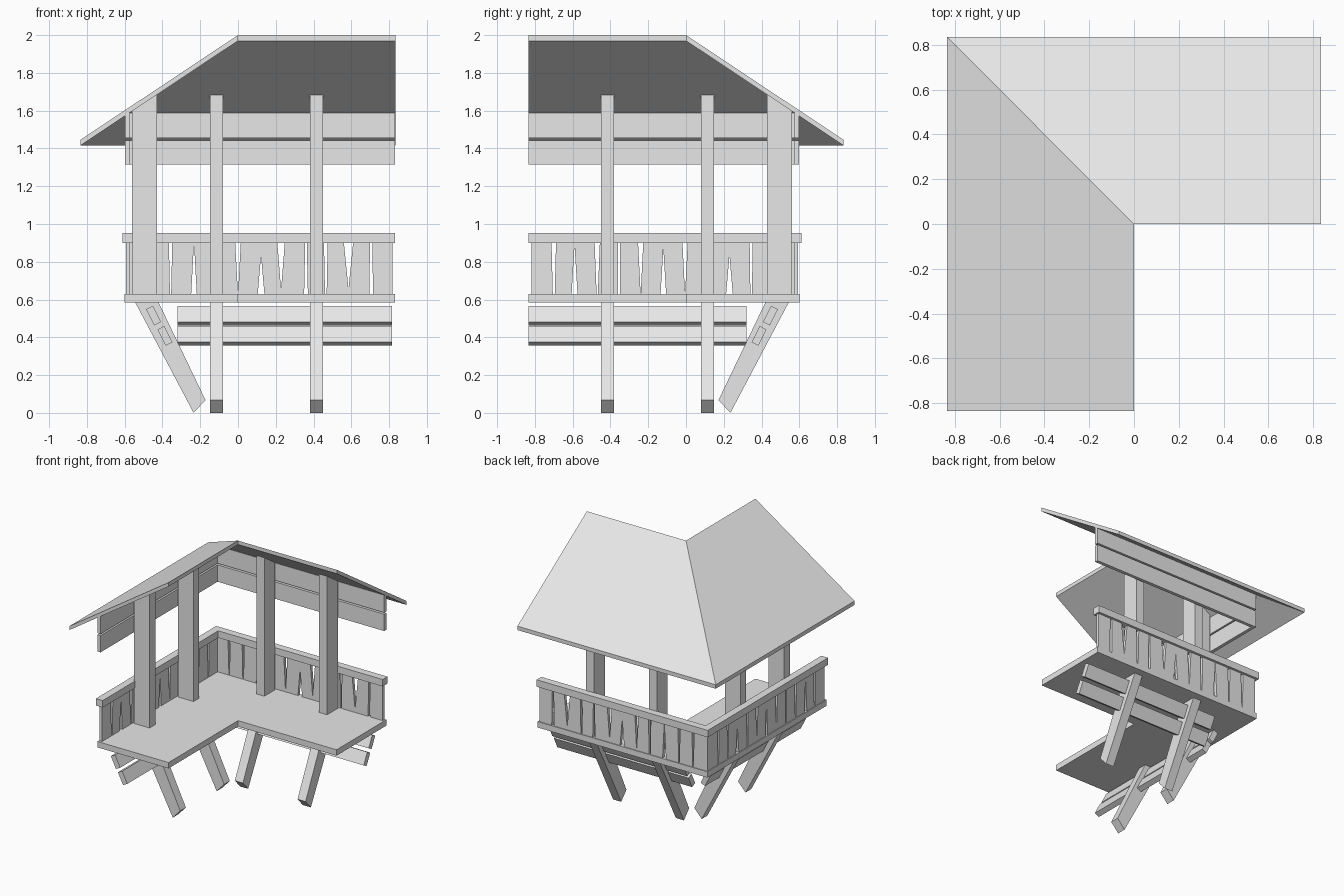
import bpy
import bmesh
from mathutils import Vector

cube = bpy.data.objects.get("Cube")
if cube:
    bpy.data.objects.remove(cube, do_unlink=True)

grey = bpy.data.materials.new("light_grey")
grey.use_nodes = True
grey.diffuse_color = (0.8, 0.8, 0.8, 1)
grey.node_tree.nodes["Principled BSDF"].inputs["Base Color"].default_value = (0.8, 0.8, 0.8, 1)


def finish(name, bm):
    bmesh.ops.recalc_face_normals(bm, faces=bm.faces)
    mesh = bpy.data.meshes.new(name)
    bm.to_mesh(mesh)
    bm.free()
    mesh.materials.append(grey)
    obj = bpy.data.objects.new(name, mesh)
    bpy.context.collection.objects.link(obj)
    return obj


def prism(bm, points, offset):
    """Extrude a closed outline along an offset vector."""
    a = [bm.verts.new(p) for p in points]
    b = [bm.verts.new(Vector(p) + Vector(offset)) for p in points]
    bm.faces.new(a)
    bm.faces.new(b[::-1])
    for i in range(len(a)):
        j = (i + 1) % len(a)
        bm.faces.new((a[i], b[i], b[j], a[j]))


def back_wing(along, out, z):
    return (along, out, z)


def side_wing(along, out, z):
    return (-out, -along, z)


def beam(name, wing, section, start, end):
    """Run an (out, z) section along a wing."""
    bm = bmesh.new()
    prism(bm, [wing(start, o, z) for o, z in section], wing(end - start, 0, 0))
    return finish(name, bm)


def rect(o0, o1, z0, z1):
    return [(o0, z0), (o1, z0), (o1, z1), (o0, z1)]


def tilted(o, z, half_len, half_thick):
    """Rectangle lying along the slope of the braces."""
    d = Vector((0.45, 0.89)).normalized()
    n = Vector((-d.y, d.x))
    c = Vector((o, z))
    return [c + d * half_len * s + n * half_thick * t
            for s, t in ((-1, -1), (1, -1), (1, 1), (-1, 1))]


# Floor
R = 0.835
bm = bmesh.new()
prism(bm, [(-0.6, -R, 0.585), (0, -R, 0.585), (0, 0, 0.585), (0.83, 0, 0.585),
           (0.83, 0.6, 0.585), (-0.6, 0.6, 0.585)], (0, 0, 0.045))
finish("floor", bm)

# Hipped roof with two slopes
bm = bmesh.new()
ridge, ridge_a, ridge_b = (0, 0, 2), (R, 0, 2), (0, -R, 2)
hip, eave_a, eave_b = (-R, R, 1.445), (R, R, 1.445), (-R, -R, 1.445)
top = [bm.verts.new(p) for p in (ridge, ridge_a, eave_a, hip, eave_b, ridge_b)]
low = [bm.verts.new(v.co - Vector((0, 0, 0.03))) for v in top]
for layer in (top, low):
    bm.faces.new(layer[:4])
    bm.faces.new([layer[0]] + layer[3:])
for i in range(6):
    j = (i + 1) % 6
    bm.faces.new((top[i], top[j], low[j], low[i]))
finish("roof", bm)

# Post with its leaning brace, as an (out, z) outline
POST = [(0.235, 0), (0.56, 0.615), (0.56, 1.6), (0.43, 1.685), (0.43, 0.605), (0.172, 0.068)]

# Gaps between slats: centre, half width at top, half width at bottom
BACK_GAPS = [(-0.475, 0.01, 0.002), (-0.357, 0.009, 0.003), (-0.233, 0, 0.015),
             (-0.11, 0.01, 0.005), (0, 0.015, 0), (0.122, -0.006, 0.018),
             (0.228, 0.02, -0.002), (0.36, 0.004, 0.01), (0.465, 0.01, 0.004),
             (0.585, 0.025, -0.003), (0.705, 0.006, 0.01)]
SIDE_GAPS = [(-0.46, 0.01, 0.004), (-0.345, 0.008, 0.004), (-0.23, -0.006, 0.018),
             (-0.11, 0.01, 0.004), (0.005, 0.014, 0), (0.12, -0.002, 0.015),
             (0.24, 0.014, 0), (0.355, 0.006, 0.006), (0.47, 0.014, 0.003),
             (0.59, -0.001, 0.016), (0.7, 0.012, 0.005)]

for side, wing, gaps, end in (("back", back_wing, BACK_GAPS, 0.83),
                              ("side", side_wing, SIDE_GAPS, R)):
    for i, along in enumerate((-0.113, 0.415)):
        beam(f"{side}_post_{i + 1}", wing, POST, along - 0.034, along + 0.034)

    # Tilted planks tying the braces together
    plank_end = 0.815 if side == "back" else R
    beam(f"{side}_upper_tie_plank", wing, tilted(0.447, 0.515, 0.048, 0.02), -0.32, plank_end)
    beam(f"{side}_lower_tie_plank", wing, tilted(0.387, 0.408, 0.048, 0.02), -0.32, plank_end)

    # Handrail and boards under the eave
    beam(f"{side}_handrail", wing, rect(0.555, 0.612, 0.9, 0.953), -0.612, end)
    beam(f"{side}_upper_board", wing, rect(0.573, 0.598, 1.455, 1.588), -0.598, end)
    beam(f"{side}_lower_board", wing, rect(0.573, 0.598, 1.315, 1.443), -0.598, end)

    # Uneven railing slats between the gaps
    bm = bmesh.new()
    edges = [(-0.592, 0, 0)] + gaps + [(0.818, 0, 0)]
    for (c0, t0, b0), (c1, t1, b1) in zip(edges, edges[1:]):
        outline = ((c0 + b0, 0.625), (c1 - b1, 0.625), (c1 - t1, 0.905), (c0 + t0, 0.905))
        prism(bm, [wing(a, 0.572, z) for a, z in outline], wing(0, 0.022, 0))
    finish(f"{side}_railing_slats", bm)
